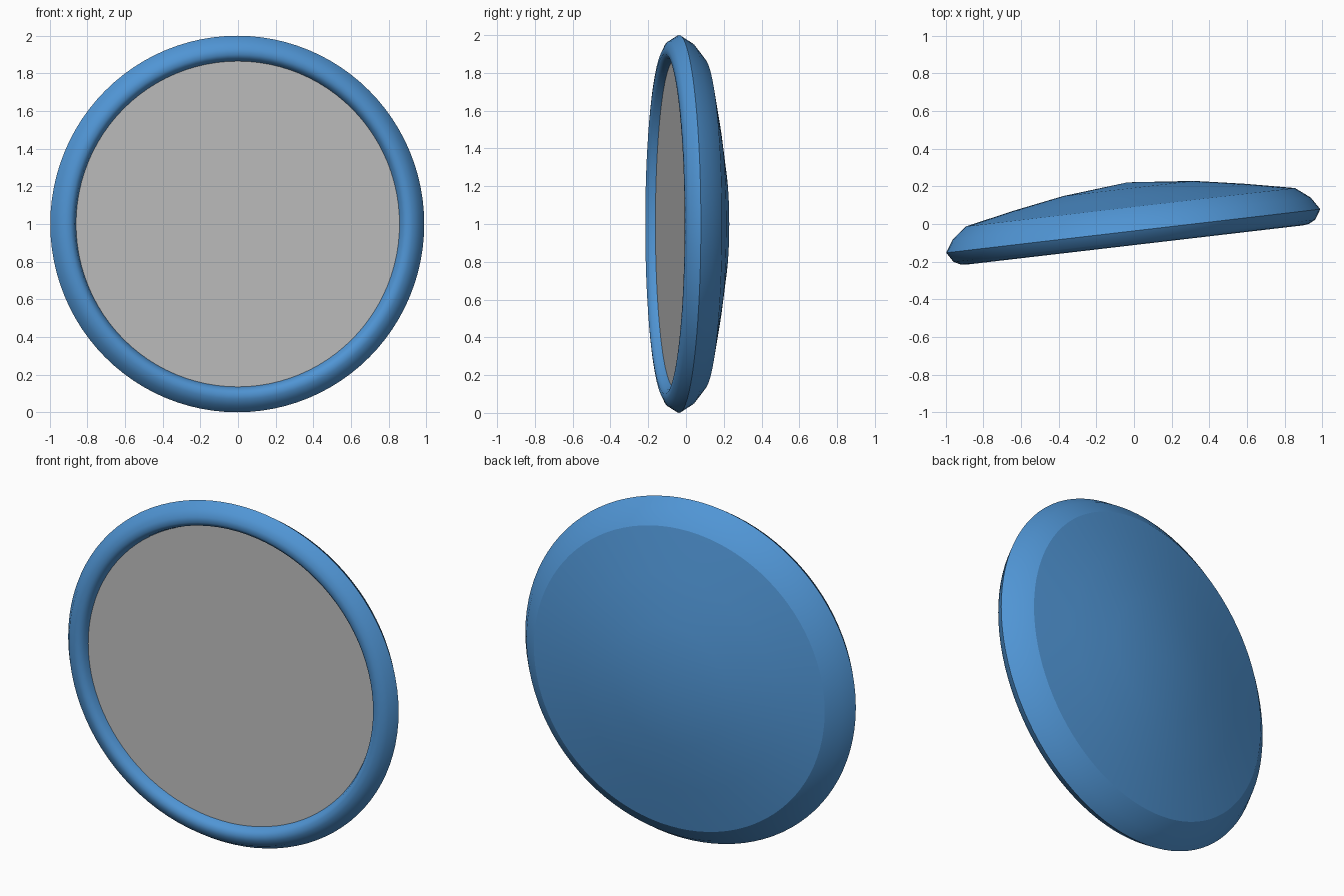
import bpy, math
from mathutils import Matrix

cube = bpy.data.objects.get("Cube")
if cube:
    bpy.data.objects.remove(cube)

SEGMENTS = 96
# Disc is turned slightly about the vertical axis
PLACE = Matrix.Translation((-0.004, -0.037, 1)) @ Matrix.Rotation(math.radians(6.65), 4, 'Z')


def material(name, colour):
    mat = bpy.data.materials.new(name)
    mat.use_nodes = True
    mat.diffuse_color = (*colour, 1)
    bsdf = next(n for n in mat.node_tree.nodes if n.type == 'BSDF_PRINCIPLED')
    bsdf.inputs["Base Color"].default_value = (*colour, 1)
    return mat


def lathe(name, profile, mat):
    """Spin (radius, depth) points around the front-to-back axis, front first."""
    verts, rings, faces = [], [], []
    for radius, depth in profile:
        count = SEGMENTS if radius else 1
        start = len(verts)
        rings.append([start + i % count for i in range(SEGMENTS)])
        for i in range(count):
            a = math.tau * i / SEGMENTS
            verts.append((radius * math.cos(a), depth, radius * math.sin(a)))
    for a, b in zip(rings, rings[1:]):
        for i in range(SEGMENTS):
            j = (i + 1) % SEGMENTS
            faces.append(list(dict.fromkeys((a[i], a[j], b[j], b[i]))))
    mesh = bpy.data.meshes.new(name)
    mesh.from_pydata(verts, [], faces)
    mesh.transform(PLACE)
    mesh.materials.append(mat)
    obj = bpy.data.objects.new(name, mesh)
    bpy.context.collection.objects.link(obj)
    bpy.ops.object.select_all(action='DESELECT')
    obj.select_set(True)
    bpy.context.view_layer.objects.active = obj
    bpy.ops.object.shade_smooth_by_angle(angle=math.radians(50))
    return obj


blue = material("blue frame", (0.08, 0.30, 0.66))
grey = material("grey glass", (0.52, 0.52, 0.52))

# Rounded rim around the glass
lathe("rim", [(0.865, -0.025), (0.875, -0.055), (0.9, -0.075), (0.93, -0.071),
              (0.967, -0.053), (1.0, 0), (0.957, 0.067), (0.88, 0.127)], blue)
# Shallow domed back
lathe("back_shell", [(0.88, 0.127), (0.62, 0.18), (0.35, 0.227), (0, 0.26)], blue)
# Flat front face
lathe("glass", [(0, -0.025), (0.865, -0.025)], grey)
